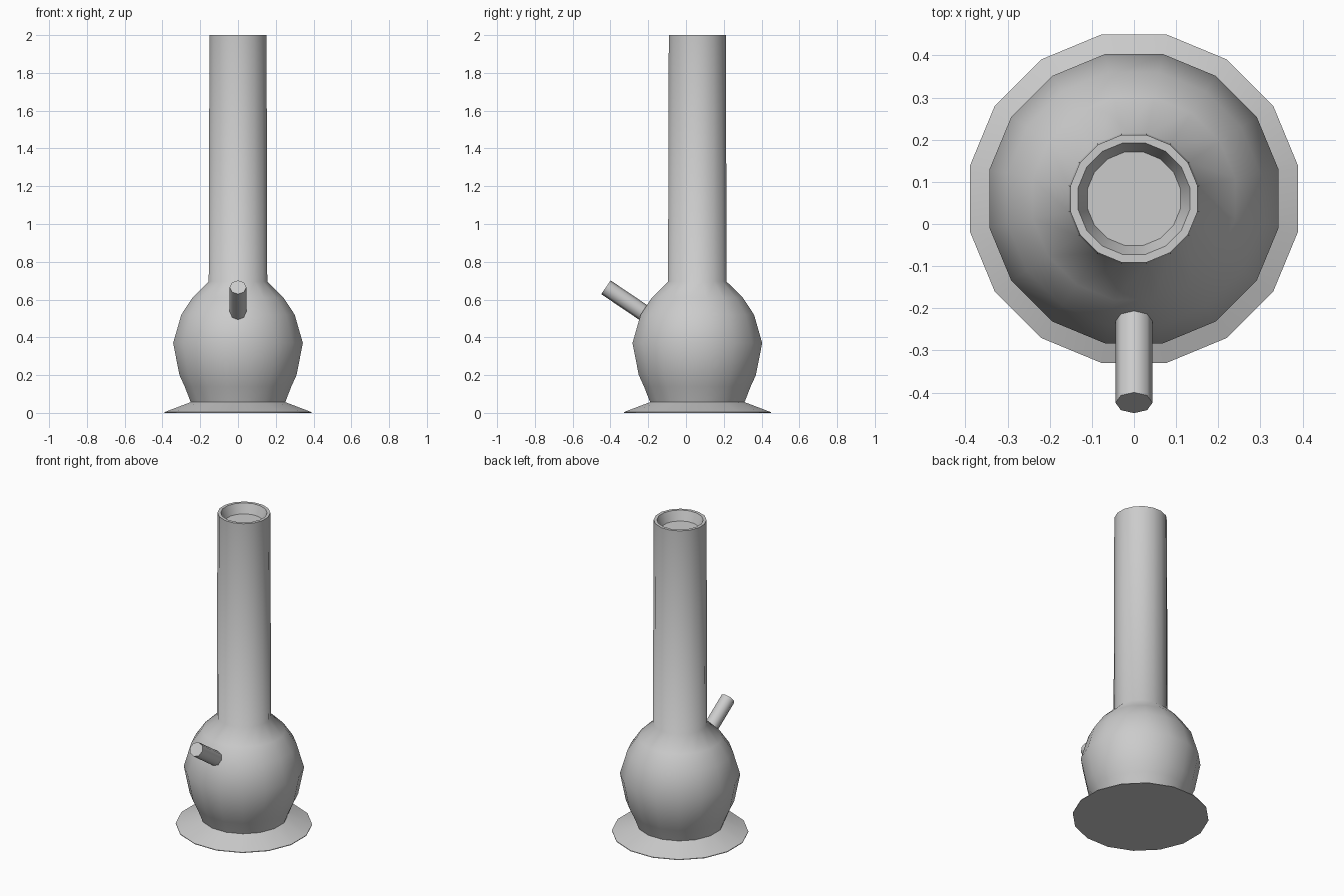
import bpy, bmesh, math
from mathutils import Vector

cube = bpy.data.objects.get("Cube")
if cube:
    bpy.data.objects.remove(cube, do_unlink=True)

AXIS_Y = 0.06

grey = bpy.data.materials.new("light grey")
grey.use_nodes = True
grey.diffuse_color = (0.6, 0.6, 0.6, 1)
grey.node_tree.nodes["Principled BSDF"].inputs["Base Color"].default_value = (0.6, 0.6, 0.6, 1)


def lathe(name, profile, sides, turn, sharp_angle):
    """Revolve (radius, height) points about z, capping both ends."""
    bm = bmesh.new()
    rings = []
    for r, z in profile:
        angles = [2 * math.pi * (i + turn) / sides for i in range(sides)]
        rings.append([bm.verts.new((r * math.cos(a), r * math.sin(a), z)) for a in angles])
    for low, high in zip(rings, rings[1:]):
        for i in range(sides):
            j = (i + 1) % sides
            bm.faces.new((low[i], low[j], high[j], high[i]))
    bm.faces.new(rings[0][::-1])
    bm.faces.new(rings[-1])
    mesh = bpy.data.meshes.new(name)
    bm.to_mesh(mesh)
    bm.free()
    mesh.materials.append(grey)
    obj = bpy.data.objects.new(name, mesh)
    bpy.context.collection.objects.link(obj)
    bpy.ops.object.select_all(action="DESELECT")
    obj.select_set(True)
    bpy.context.view_layer.objects.active = obj
    bpy.ops.object.shade_smooth_by_angle(angle=math.radians(sharp_angle))
    return obj


# Flared foot, round bulb, long neck and recessed mouth in one profile
body = lathe("body", [
    (0.397, 0), (0.397, 0.004), (0.255, 0.057),
    (0.288, 0.14), (0.316, 0.20), (0.350, 0.37), (0.306, 0.52),
    (0.245, 0.61), (0.158, 0.695),
    (0.154, 2.0), (0.135, 2.0), (0.113, 1.94),
], 16, 0.5, 50)
body.location.y = AXIS_Y

# Slanted side stem, running from its open air end into the bulb
tip = Vector((0, -0.424, 0.665))
direction = Vector((0, 0.83, -0.56)).normalized()
stem = lathe("side_stem", [(0.044, 0), (0.044, 0.34)], 8, 0, 50)
stem.location = tip
stem.rotation_euler = direction.to_track_quat("Z", "X").to_euler()
